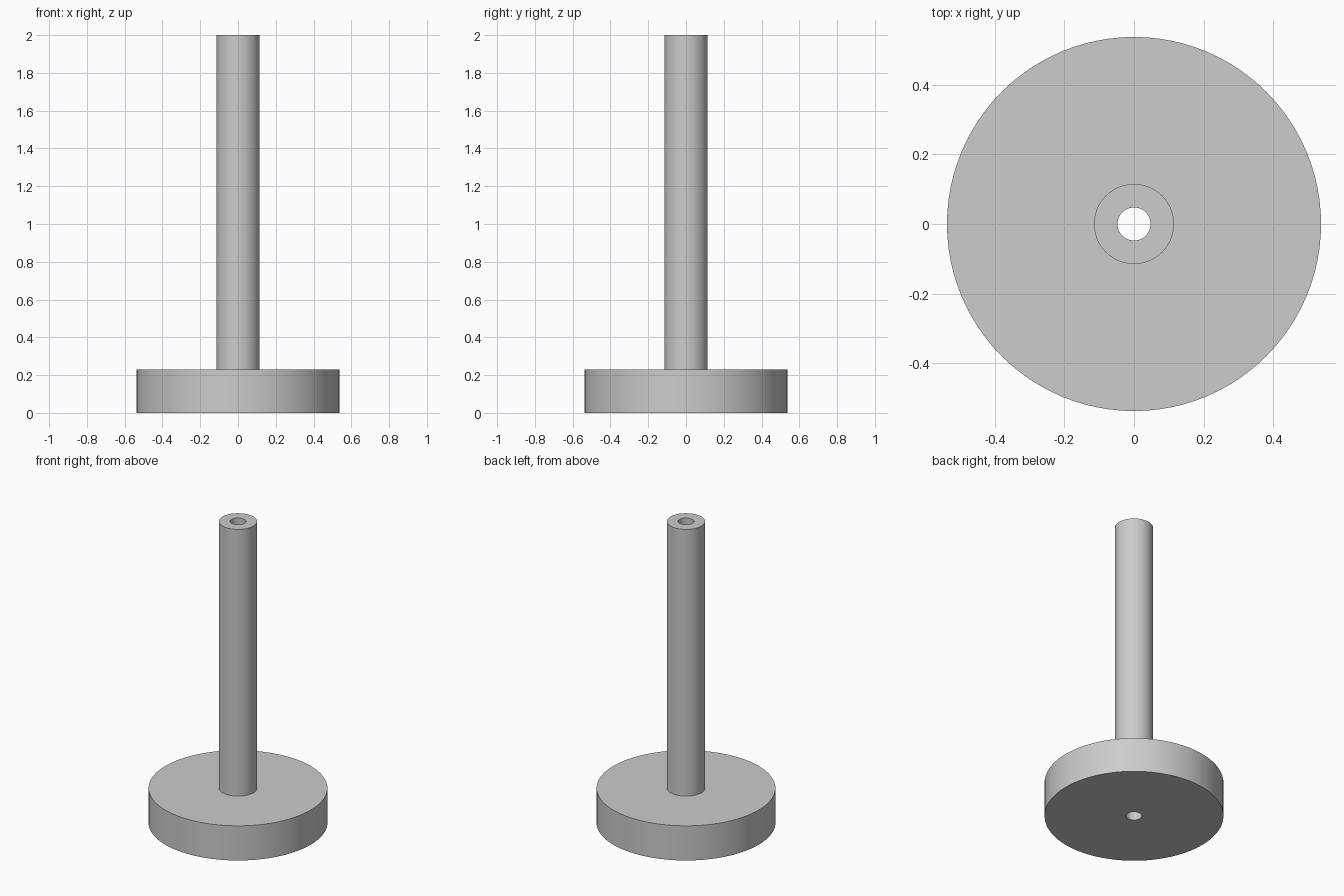
import bpy
import bmesh
import math
from mathutils import Vector

cube = bpy.data.objects.get("Cube")
if cube:
    bpy.data.objects.remove(cube, do_unlink=True)

BORE_R, SHAFT_R, BASE_R = 0.0475, 0.115, 0.538
BASE_H, TOTAL_H = 0.23, 2.0
SEGMENTS = 96

# Plain grey material
grey = bpy.data.materials.new("plain_grey")
grey.use_nodes = True
colour = (0.604, 0.604, 0.604, 1.0)
grey.diffuse_color = colour
grey.node_tree.nodes["Principled BSDF"].inputs["Base Color"].default_value = colour


def lathe(name, profile, material):
    """Revolve a closed (radius, height) profile around the z axis."""
    bm = bmesh.new()
    verts = [bm.verts.new((r, 0, z)) for r, z in profile]
    edges = [bm.edges.new((v, verts[(i + 1) % len(verts)])) for i, v in enumerate(verts)]
    bmesh.ops.spin(bm, geom=verts + edges, cent=Vector(), axis=(0, 0, 1),
                   angle=math.tau, steps=SEGMENTS, use_merge=True)
    bmesh.ops.remove_doubles(bm, verts=bm.verts[:], dist=1e-5)
    bmesh.ops.recalc_face_normals(bm, faces=bm.faces[:])
    mesh = bpy.data.meshes.new(name)
    bm.to_mesh(mesh)
    bm.free()
    mesh.materials.append(material)
    obj = bpy.data.objects.new(name, mesh)
    bpy.context.collection.objects.link(obj)
    bpy.ops.object.select_all(action="DESELECT")
    obj.select_set(True)
    bpy.context.view_layer.objects.active = obj
    bpy.ops.object.shade_smooth_by_angle(angle=math.radians(30))
    return obj


# Round base and hollow shaft in one solid, with the bore running right through
lathe("flanged_shaft", [
    (BORE_R, 0), (BASE_R, 0), (BASE_R, BASE_H),
    (SHAFT_R, BASE_H), (SHAFT_R, TOTAL_H), (BORE_R, TOTAL_H),
], grey)
